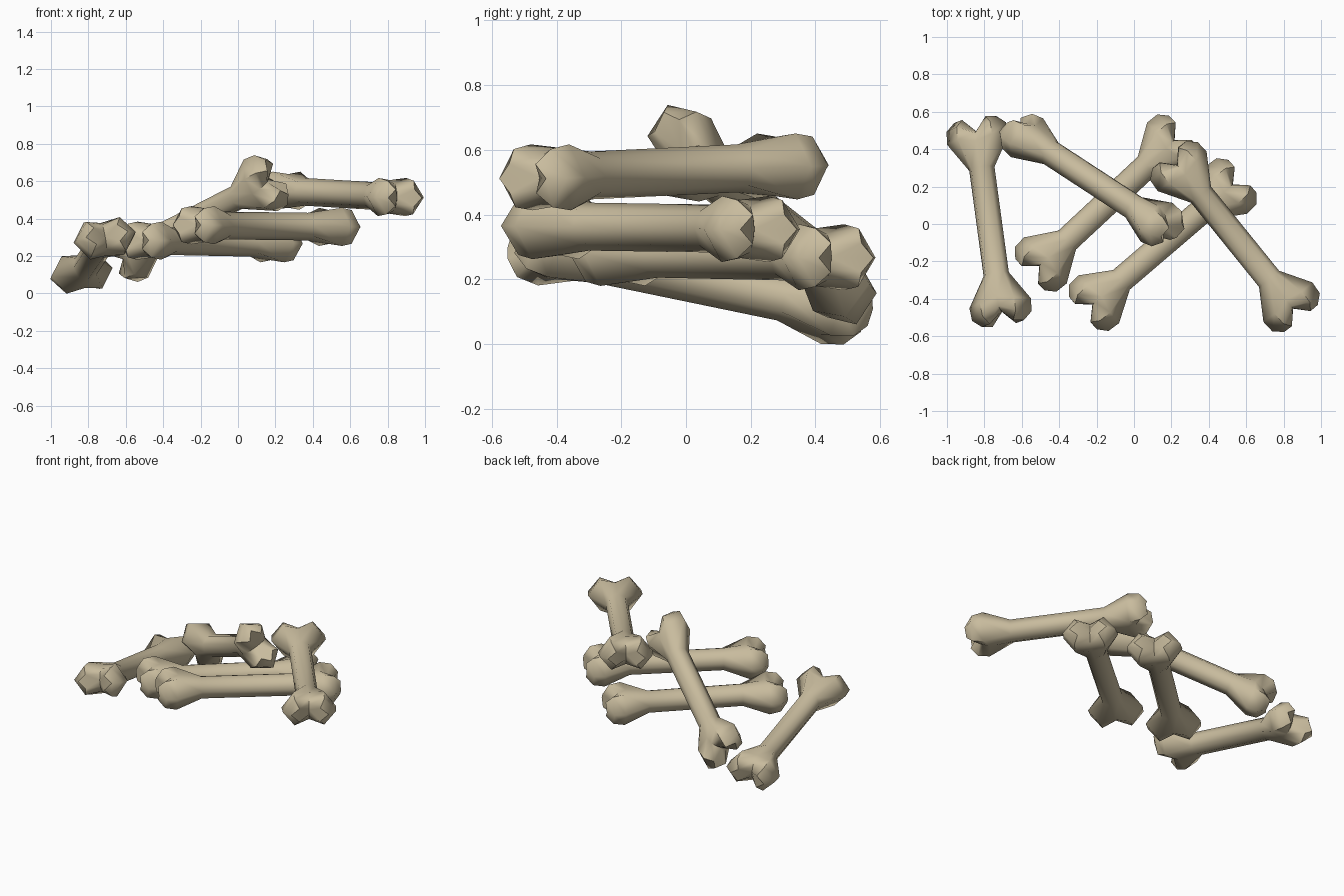
import bpy, bmesh, math
from mathutils import Vector, Matrix

if "Cube" in bpy.data.objects:
    bpy.data.objects.remove(bpy.data.objects["Cube"])

bone_mat = bpy.data.materials.new("old bone")
bone_mat.diffuse_color = (0.58, 0.50, 0.34, 1)
bone_mat.use_nodes = True
bone_mat.node_tree.nodes["Principled BSDF"].inputs["Base Color"].default_value = bone_mat.diffuse_color

# Half-bone rings: axial position, half width, half thickness, axial and thickness at the centre groove
RINGS = [
    (0.29, 0.069, 0.074, 0.29, 0.074),   # neck
    (0.45, 0.168, 0.102, 0.43, 0.090),   # flare into two knobs
    (0.52, 0.163, 0.090, 0.475, 0.072),  # widest knobs
    (0.562, 0.115, 0.045, 0.49, 0.035),  # knob tips
]


def ring_points(ring, side):
    ax, w, h, gax, gh = ring
    round_shaft = ax == gax
    k = 0.71 if round_shaft else 0.56
    hz = h * 0.71 if round_shaft else h
    pts = [(ax, w, 0), (ax, w * k, hz), (gax, 0, gh), (ax, -w * k, hz),
           (ax, -w, 0), (ax, -w * k, -hz), (gax, 0, -gh), (ax, w * k, -hz)]
    return [(side * x, y, z) for x, y, z in pts]


def make_bone(name, centre, axis, width):
    bm = bmesh.new()
    rows = [ring_points(r, -1) for r in reversed(RINGS)] + [ring_points(r, 1) for r in RINGS]
    loops = [[bm.verts.new(p) for p in row] for row in rows]
    for a, b in zip(loops, loops[1:]):
        for i in range(8):
            j = (i + 1) % 8
            bm.faces.new((a[i], a[j], b[j], b[i]))
    # notched end caps
    for loop, side in ((loops[0], -1), (loops[-1], 1)):
        mid = bm.verts.new((side * 0.495, 0, 0))
        for i in range(8):
            bm.faces.new((loop[i], loop[(i + 1) % 8], mid))
    bmesh.ops.recalc_face_normals(bm, faces=bm.faces)
    # place along its axis, with the knob pair spread along the width direction
    x = Vector(axis).normalized()
    y = Vector(width)
    y = (y - x * y.dot(x)).normalized()
    rot = Matrix((x, y, x.cross(y))).transposed().to_4x4()
    bm.transform(Matrix.Translation(centre) @ rot)
    me = bpy.data.meshes.new(name)
    bm.to_mesh(me)
    bm.free()
    me.materials.append(bone_mat)
    ob = bpy.data.objects.new(name, me)
    bpy.context.collection.objects.link(ob)
    bpy.ops.object.select_all(action='DESELECT')
    ob.select_set(True)
    bpy.context.view_layer.objects.active = ob
    bpy.ops.object.shade_smooth_by_angle(angle=math.radians(60))


# The pile: name, centre, long axis, knob spread direction
make_bone("left_bone", (-0.775, 0.013, 0.203), (0.125, -0.92, 0.19), (1, 0.13, 0.15))
make_bone("leaning_bone", (-0.225, 0.235, 0.40), (0.72, -0.47, 0.37), (-0.11, -0.03, 0.15))
make_bone("rear_bone", (-0.145, 0.112, 0.275), (0.73, 0.68, -0.015), (-0.68, 0.73, 0))
make_bone("middle_bone", (0.153, -0.11, 0.36), (0.76, 0.65, -0.01), (-0.65, 0.76, 0))
make_bone("right_bone", (0.54, -0.068, 0.532), (0.59, -0.73, -0.035), (0.73, 0.59, 0))
